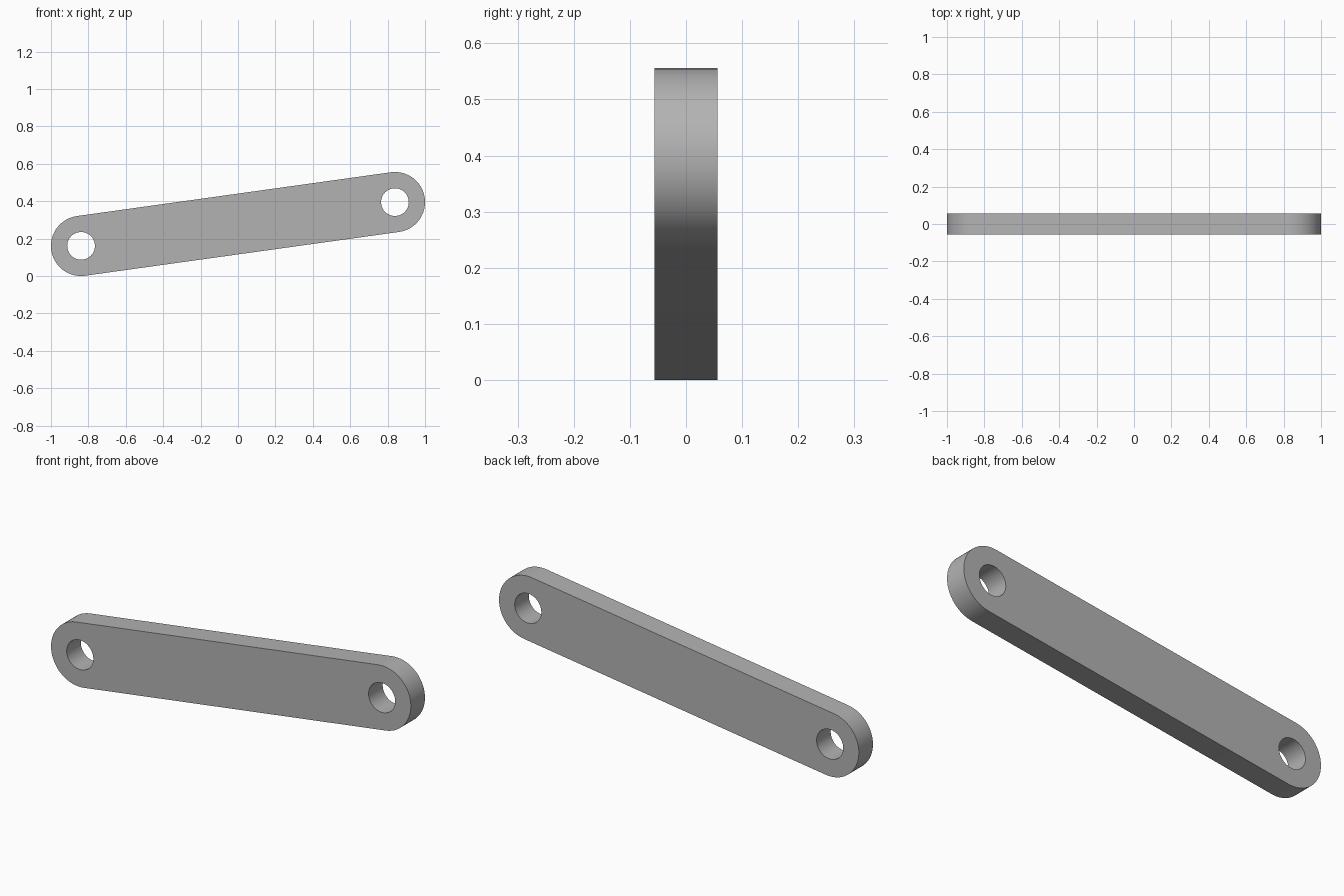
import bpy
import bmesh
from math import atan2, cos, sin, pi, radians
from mathutils import Vector

cube = bpy.data.objects.get("Cube")
if cube:
    bpy.data.objects.remove(cube, do_unlink=True)

END_RADIUS = 0.161
HOLE_RADIUS = 0.074
THICKNESS = 0.112
SEGMENTS = 64
LOW = Vector((-1 + END_RADIUS, 0, END_RADIUS))
HIGH = Vector((1 - END_RADIUS, 0, 0.556 - END_RADIUS))

# Plain grey metal
grey = bpy.data.materials.new("grey_metal")
grey.use_nodes = True
colour = (0.45, 0.45, 0.45, 1)
grey.diffuse_color = colour
grey.node_tree.nodes["Principled BSDF"].inputs["Base Color"].default_value = colour


def arc(centre, radius, start, sweep, count):
    """Evenly spaced points on an arc in the XZ plane."""
    angles = [start + sweep * i / count for i in range(count + 1)]
    return [centre + radius * Vector((cos(a), 0, sin(a))) for a in angles]


def add_loop(bm, points):
    """Closed ring of edges on the front plane."""
    verts = [bm.verts.new(p - Vector((0, THICKNESS / 2, 0))) for p in points]
    return [bm.edges.new((v, verts[i - 1])) for i, v in enumerate(verts)]


# Slanted bar outline with rounded ends, and a pin hole at each end
tilt = atan2(HIGH.z - LOW.z, HIGH.x - LOW.x)
outline = arc(HIGH, END_RADIUS, tilt - pi / 2, pi, SEGMENTS // 2)
outline += arc(LOW, END_RADIUS, tilt + pi / 2, pi, SEGMENTS // 2)

bm = bmesh.new()
edges = add_loop(bm, outline)
for centre in (LOW, HIGH):
    edges += add_loop(bm, arc(centre, HOLE_RADIUS, 0, 2 * pi, SEGMENTS)[:-1])
bmesh.ops.triangle_fill(bm, edges=edges, use_beauty=True, use_dissolve=False)

# Extrude the plate to its full thickness
extruded = bmesh.ops.extrude_face_region(bm, geom=bm.faces[:], use_keep_orig=True)
moved = [g for g in extruded["geom"] if isinstance(g, bmesh.types.BMVert)]
bmesh.ops.translate(bm, verts=moved, vec=(0, THICKNESS, 0))
bmesh.ops.recalc_face_normals(bm, faces=bm.faces[:])

mesh = bpy.data.meshes.new("link_bar")
bm.to_mesh(mesh)
bm.free()
mesh.materials.append(grey)
link_bar = bpy.data.objects.new("link_bar", mesh)
bpy.context.collection.objects.link(link_bar)

# Smooth round walls, crisp rims
bpy.ops.object.select_all(action="DESELECT")
link_bar.select_set(True)
bpy.context.view_layer.objects.active = link_bar
bpy.ops.object.shade_smooth_by_angle(angle=radians(30))
